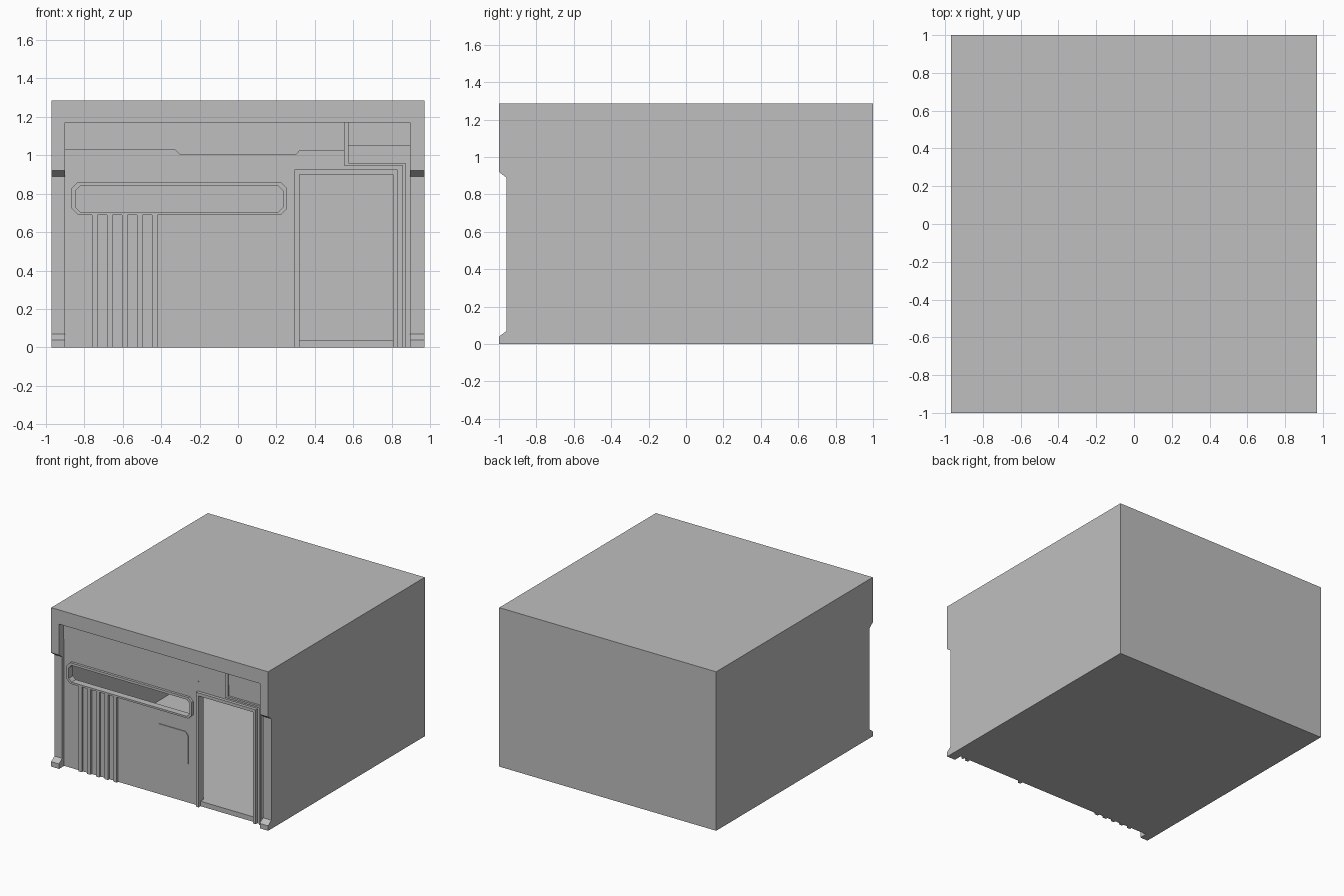
import bpy, bmesh

cube = bpy.data.objects.get("Cube")
if cube:
    bpy.data.objects.remove(cube, do_unlink=True)

grey = bpy.data.materials.new("plain grey")
grey.use_nodes = True
grey.diffuse_color = (0.52, 0.52, 0.52, 1)
bsdf = next(n for n in grey.node_tree.nodes if n.type == 'BSDF_PRINCIPLED')
bsdf.inputs["Base Color"].default_value = grey.diffuse_color
bsdf.inputs["Roughness"].default_value = 0.8

WALL = -0.935      # recessed facade plane
INNER = -0.90      # inside face of the facade


def finish(name, bm):
    bmesh.ops.recalc_face_normals(bm, faces=bm.faces)
    mesh = bpy.data.meshes.new(name)
    bm.to_mesh(mesh)
    bm.free()
    mesh.materials.append(grey)
    obj = bpy.data.objects.new(name, mesh)
    bpy.context.collection.objects.link(obj)
    return obj


def prism(name, outline, a, b, axis='y'):
    """Extrude an outline along y (points x, z) or along x (points y, z)."""
    bm = bmesh.new()
    place = (lambda p, d: (p[0], d, p[1])) if axis == 'y' else (lambda p, d: (d, p[0], p[1]))
    face = bm.faces.new([bm.verts.new(place(p, a)) for p in outline])
    moved = bmesh.ops.extrude_face_region(bm, geom=[face])["geom"]
    shift = (0, b - a, 0) if axis == 'y' else (b - a, 0, 0)
    bmesh.ops.translate(bm, vec=shift, verts=[v for v in moved if isinstance(v, bmesh.types.BMVert)])
    return finish(name, bm)


def rect(x0, x1, z0, z1):
    return [(x0, z0), (x1, z0), (x1, z1), (x0, z1)]


def box(name, x0, x1, y0, y1, z0, z1):
    return prism(name, rect(x0, x1, z0, z1), y0, y1)


def octagon(x0, x1, z0, z1, c):
    return [(x0 + c, z0), (x1 - c, z0), (x1, z0 + c), (x1, z1 - c),
            (x1 - c, z1), (x0 + c, z1), (x0, z1 - c), (x0, z0 + c)]


def strip(name, outer, inner, y0, y1, closed=False):
    """Raised band between two matching outlines."""
    bm = bmesh.new()
    rows = [[bm.verts.new((x, y, z)) for x, z in pts]
            for pts, y in ((outer, y0), (inner, y0), (inner, y1), (outer, y1))]
    n = len(outer)
    for i in range(n if closed else n - 1):
        j = (i + 1) % n
        for k in range(4):
            r, s = rows[k], rows[(k + 1) % 4]
            bm.faces.new((r[i], r[j], s[j], s[i]))
    if not closed:
        for i in (0, n - 1):
            bm.faces.new([r[i] for r in rows])
    return finish(name, bm)


def carve(target, cutters):
    for c in cutters:
        mod = target.modifiers.new("cut", 'BOOLEAN')
        mod.operation, mod.solver, mod.object = 'DIFFERENCE', 'EXACT', c
    graph = bpy.context.evaluated_depsgraph_get()
    mesh = bpy.data.meshes.new_from_object(target.evaluated_get(graph))
    target.modifiers.clear()
    target.data = mesh
    for c in cutters:
        bpy.data.objects.remove(c, do_unlink=True)


# Hollow building with recessed facade, notched corner pillars, window and doorway
building = box("building_shell", -0.97, 0.97, -1, 1, 0, 1.285)
carve(building, [
    prism("pillar_notch", [(-1.08, 0.04), (-1, 0.04), (-0.96, 0.07), (-0.96, 0.89),
                           (-1, 0.92), (-1.08, 0.92)], -1.2, 1.2, 'x'),
    box("facade_recess", -0.90, 0.895, -1.2, WALL, -0.2, 1.17),
    box("room", -0.93, 0.93, INNER, 0.95, 0.04, 1.23),
    prism("window_hole", octagon(-0.845, 0.235, 0.705, 0.84, 0.025), -1.1, -0.8),
    box("door_hole", 0.32, 0.805, -1.1, -0.8, 0.04, 0.90),
])

# Window surround
strip("window_frame", octagon(-0.865, 0.255, 0.69, 0.86, 0.032),
      octagon(-0.845, 0.235, 0.705, 0.84, 0.025), -0.955, WALL + 0.01, closed=True)

# Door surround
strip("door_frame", [(0.295, 0), (0.295, 0.925), (0.83, 0.925), (0.83, 0)],
      [(0.32, 0), (0.32, 0.90), (0.805, 0.90), (0.805, 0)], -0.96, WALL + 0.01)

# Stepped trim running from the lintel around the door
strip("facade_trim", [(0.55, 1.17), (0.55, 0.945), (0.855, 0.945), (0.855, 0)],
      [(0.575, 1.17), (0.575, 0.96), (0.87, 0.96), (0.87, 0)], -0.952, WALL + 0.01)

# Shallow upper cladding with a stepped lower edge
prism("upper_cladding", [(-0.90, 1.17), (-0.90, 1.03), (-0.33, 1.03), (-0.30, 1.0),
                         (0.30, 1.0), (0.32, 1.022), (0.55, 1.022), (0.55, 1.17)],
      WALL - 0.008, WALL + 0.01)
box("corner_cladding", 0.575, 0.895, WALL - 0.008, WALL + 0.01, 1.05, 1.17)

# Vertical battens below the window
for i in range(5):
    right = -0.73 + i * 0.078
    box(f"batten_{i + 1}", right - 0.03, right, WALL - 0.017, WALL + 0.01, 0, 0.69)

# Thin plate on the lower wall
prism("wall_plate", [(-0.05, 0.31), (0.21, 0.31), (0.21, 0.54), (0.19, 0.57), (-0.05, 0.57)],
      WALL - 0.006, WALL + 0.003)
